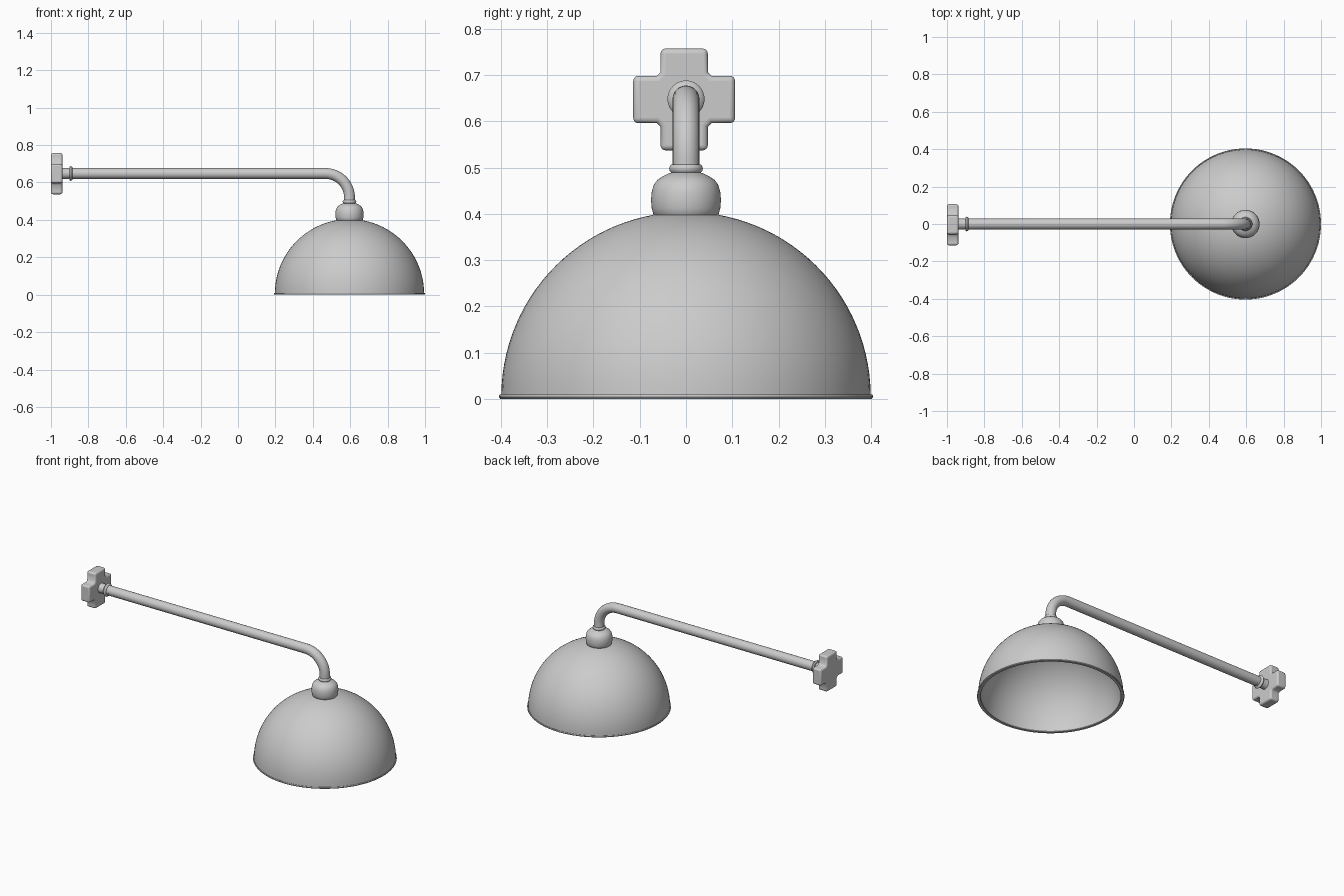
import bpy, bmesh, math
from mathutils import Matrix

if "Cube" in bpy.data.objects:
    bpy.data.objects.remove(bpy.data.objects["Cube"])

CX = 0.596      # shade axis
ARM_Z = 0.648   # arm height


def finish(name, bm, angle=40):
    bmesh.ops.remove_doubles(bm, verts=bm.verts, dist=1e-5)
    bmesh.ops.recalc_face_normals(bm, faces=bm.faces)
    me = bpy.data.meshes.new(name)
    bm.to_mesh(me)
    bm.free()
    ob = bpy.data.objects.new(name, me)
    bpy.context.collection.objects.link(ob)
    bpy.ops.object.select_all(action='DESELECT')
    ob.select_set(True)
    bpy.context.view_layer.objects.active = ob
    bpy.ops.object.shade_smooth_by_angle(angle=math.radians(angle))
    return ob


def lathe(name, profile, matrix, steps=64):
    """Spin a (radius, height) profile around local z, then place it."""
    bm = bmesh.new()
    vs = [bm.verts.new((r, 0, h)) for r, h in profile]
    es = [bm.edges.new(p) for p in zip(vs, vs[1:])]
    bmesh.ops.spin(bm, geom=vs + es, cent=(0, 0, 0), axis=(0, 0, 1),
                   angle=2 * math.pi, steps=steps, use_duplicate=False)
    bm.transform(matrix)
    return finish(name, bm)


def arc(radius, z0, a0, a1, n):
    return [(radius * math.cos(a0 + (a1 - a0) * i / n),
             z0 + radius * math.sin(a0 + (a1 - a0) * i / n)) for i in range(n + 1)]


at_shade = Matrix.Translation((CX, 0, 0))

# Hollow dome shade with a rounded rim
half = math.pi / 2
outer = arc(0.399, 0.005, half, 0.01, 28)
inner = arc(0.385, 0.005, 0.01, half, 28)
rim = [(0.403, 0.010), (0.404, 0.004), (0.401, 0.0), (0.386, 0.0), (0.384, 0.003)]
lathe("shade", outer + rim + inner, at_shade, 96)

# Rounded socket cap and neck ring above the shade
lathe("socket_cap", [(0, 0.388), (0.06, 0.388), (0.070, 0.397), (0.074, 0.412), (0.0755, 0.43),
                     (0.074, 0.447), (0.070, 0.462), (0.062, 0.473), (0.050, 0.481),
                     (0.038, 0.487), (0.028, 0.490), (0, 0.490)], at_shade)
lathe("neck_ring", [(0, 0.488), (0.031, 0.488), (0.035, 0.492), (0.0365, 0.498),
                    (0.035, 0.503), (0.031, 0.507), (0, 0.507)], at_shade)

# Bent tube arm
bend = 0.128
path = [(-0.875, ARM_Z)]
path += [(CX - bend + bend * math.sin(t), ARM_Z - bend + bend * math.cos(t))
         for t in (half * i / 16 for i in range(17))]
path.append((CX, 0.485))
cu = bpy.data.curves.new("arm", 'CURVE')
cu.dimensions = '3D'
cu.bevel_depth = 0.029
cu.bevel_resolution = 8
cu.use_fill_caps = True
sp = cu.splines.new('POLY')
sp.points.add(len(path) - 1)
for p, (x, z) in zip(sp.points, path):
    p.co = (x, 0, z, 1)
sp.use_smooth = True
arm = bpy.data.objects.new("arm", cu)
bpy.context.collection.objects.link(arm)
bpy.ops.object.select_all(action='DESELECT')
arm.select_set(True)
bpy.context.view_layer.objects.active = arm
bpy.ops.object.convert(target='MESH')
bpy.ops.object.shade_smooth_by_angle(angle=math.radians(40))

# Collar joining the arm to the wall mount
along_x = Matrix.Translation((0, 0, ARM_Z)) @ Matrix.Rotation(half, 4, 'Y')
lathe("arm_collar", [(0, -0.95), (0.032, -0.95), (0.029, -0.935), (0.028, -0.902), (0.036, -0.900),
                     (0.040, -0.894), (0.036, -0.887), (0.029, -0.884), (0.029, -0.870),
                     (0, -0.870)], along_x, 40)

# Cross-shaped wall mount with softened edges
L, W = 0.110, 0.051
quarter = [(W, L), (W + 0.007, W + 0.007), (L, W), (L, -W)]
bm = bmesh.new()
outline = []
for k in range(4):
    c, s = math.cos(-half * k), math.sin(-half * k)
    for y, z in [(W, L), (W, W + 0.008), (W + 0.008, W)]:
        outline.append((y * c - z * s, y * s + z * c))
    y, z = -W, L
# Each turn gives one arm corner and the chamfered crotch; add the second arm corner
full = []
for k in range(4):
    c, s = math.cos(-half * k), math.sin(-half * k)
    for y, z in [(-W, L), (W, L), (W, W + 0.008), (W + 0.008, W)]:
        full.append((y * c - z * s, y * s + z * c))
face = bm.faces.new([bm.verts.new((-1.0, y - 0.004, z + 0.647)) for y, z in full])
ext = bmesh.ops.extrude_face_region(bm, geom=[face])
bmesh.ops.translate(bm, vec=(0.061, 0, 0),
                    verts=[v for v in ext["geom"] if isinstance(v, bmesh.types.BMVert)])
mount = finish("wall_mount", bm, 50)
bev = mount.modifiers.new("soft_edges", 'BEVEL')
bev.width = 0.011
bev.segments = 4
bev.limit_method = 'ANGLE'
bev.angle_limit = math.radians(50)
